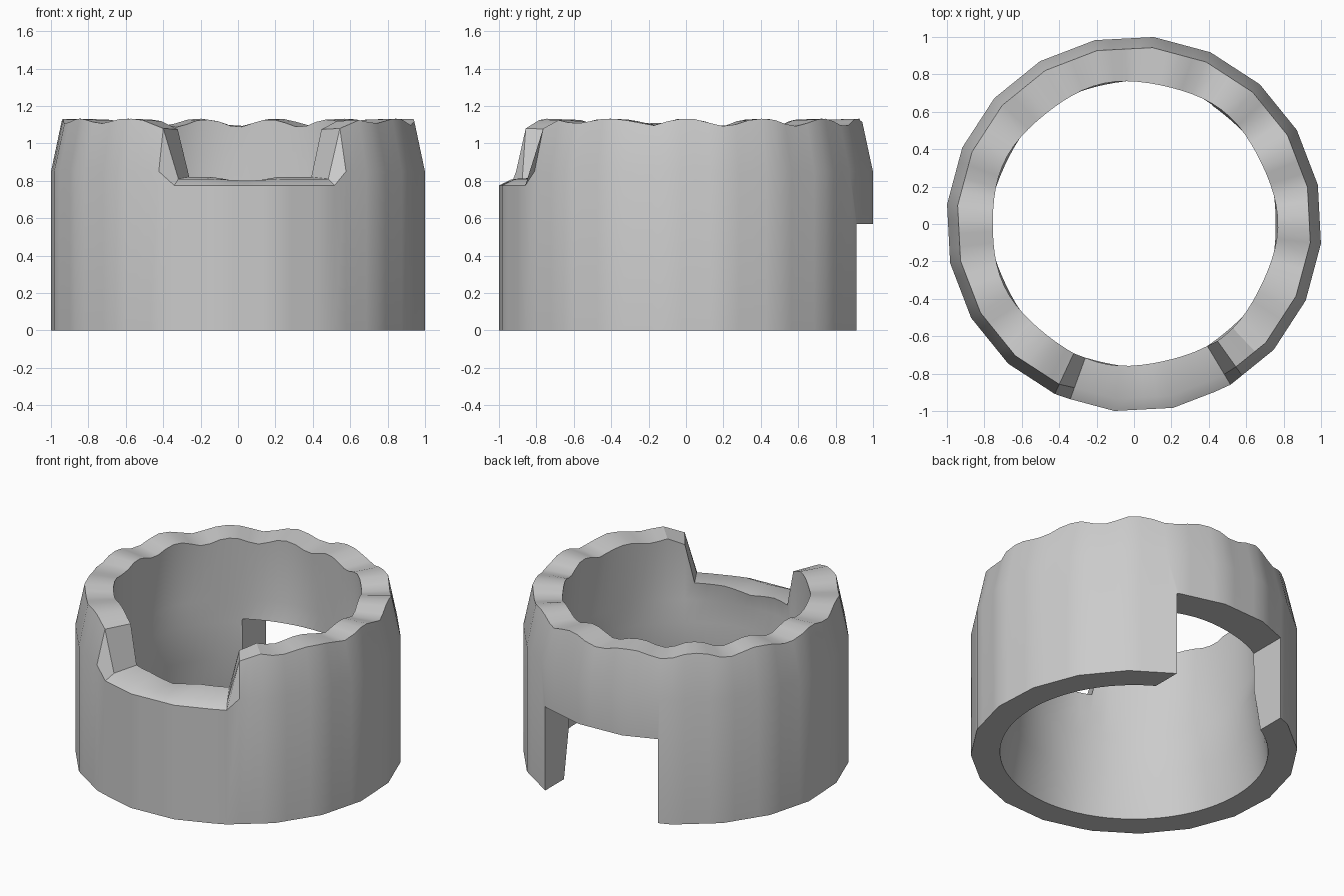
import bpy, bmesh
from math import sin, cos, radians, pi

if "Cube" in bpy.data.objects:
    bpy.data.objects.remove(bpy.data.objects["Cube"])

def polygon_radius(a, r):
    # distance to a 20-sided outline at angle a (degrees)
    return r * cos(radians(9)) / cos(radians((a - 12) % 18 - 9))

def rim_height(a):
    # gentle waves around the upper rim, strongest at the back
    depth = 0.04 if sin(radians(a)) > -0.2 else 0.025
    z = 1.132 - depth * (0.5 + 0.5 * cos(radians((a - 90) * 14))) ** 1.3
    # rim dips beside the front notch
    gap = min(abs(a - 245), abs(a - 305.5))
    if gap < 9:
        z = min(z, 1.13 - 0.05 * (1 - gap / 9))
    return z

def section(a):
    # closed wall cross-section as (radius, height), starting at the outer foot
    R = polygon_radius(a, 1.005)
    wob = 0.007 * cos(radians(a * 7))
    if 249.9 < a < 301.1:      # floor of the front notch
        dip = 0.03 * max(0, 1 - abs(a - 273) / 13)
        top = [(R, 0.775), (R - 0.065, 0.81 - dip * 0.3), (0.757 + wob, 0.82 - dip)]
    else:
        z = rim_height(a)
        top = [(R, 0.85), (polygon_radius(a, 0.948), z), (0.762 + wob, z - 0.005)]
    inner = [(0.775 + wob, 0.7), (0.765 - wob, 0.55), (0.78 + wob, 0.3), (0.825, 0.0)]
    return [(R, 0.0)] + top + inner

# wall ring: columns every 4.5 degrees plus the notch edges
notch_edges = [245, 250, 301, 305.5]
angles = [12 + 4.5 * k for k in range(80)]
angles = [a % 360 for a in angles if all(abs(a % 360 - n) > 1.6 for n in notch_edges)]
angles = sorted(angles + notch_edges)
angles = [a for a in angles if not (245 < a < 250 or 301 < a < 305.5)]

bm = bmesh.new()
columns = [[bm.verts.new((r * cos(radians(a)), r * sin(radians(a)), z))
            for r, z in section(a)] for a in angles]
for i, col in enumerate(columns):
    nxt = columns[(i + 1) % len(columns)]
    n = len(col)
    for j in range(n):
        k = (j + 1) % n
        bm.faces.new((col[j], nxt[j], nxt[k], col[k]))
bmesh.ops.recalc_face_normals(bm, faces=bm.faces)
mesh = bpy.data.meshes.new("ring_body")
bm.to_mesh(mesh)
bm.free()
ring = bpy.data.objects.new("ring_body", mesh)
bpy.context.collection.objects.link(ring)

# square slot in the back, open at the bottom
bpy.ops.mesh.primitive_cube_add(size=1, location=(0, 0.85, 0.185))
cutter = bpy.context.object
cutter.name = "back_slot_cutter"
cutter.scale = (0.84, 0.7, 0.77)
cutter.hide_render = True
cutter.display_type = 'WIRE'
mod = ring.modifiers.new("back_slot", 'BOOLEAN')
mod.object = cutter
mod.operation = 'DIFFERENCE'
mod.solver = 'EXACT'

bpy.ops.object.select_all(action='DESELECT')
ring.select_set(True)
bpy.context.view_layer.objects.active = ring
bpy.ops.object.modifier_apply(modifier=mod.name)
bpy.data.objects.remove(cutter)
bpy.ops.object.shade_smooth_by_angle(angle=radians(30))
